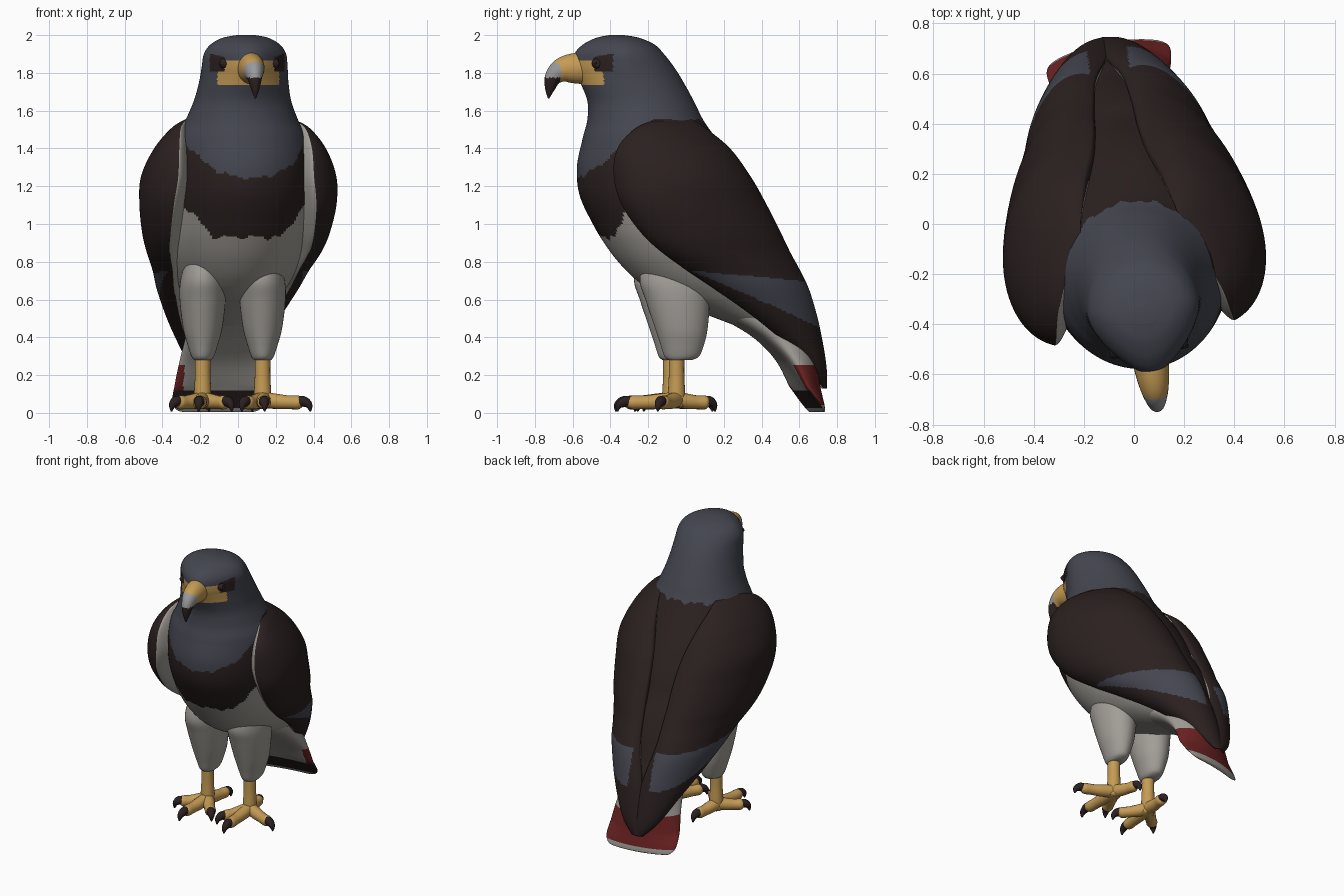
import bpy, bmesh, math
from mathutils import Vector, Matrix

if "Cube" in bpy.data.objects:
    bpy.data.objects.remove(bpy.data.objects["Cube"])

COLOURS = {
    "slate_plumage": (0.058, 0.061, 0.080), "dark_brown": (0.024, 0.0145, 0.0142),
    "pale_grey": (0.36, 0.34, 0.31), "gold_skin": (0.56, 0.33, 0.09),
    "tail_red": (0.15, 0.016, 0.016), "beak_grey": (0.32, 0.32, 0.33)}
SLATE, BROWN, PALE, GOLD, RED, HORN = range(6)
MATS = []
for mat_name, rgb in COLOURS.items():
    m = bpy.data.materials.new(mat_name)
    m.diffuse_color = (*rgb, 1)
    m.use_nodes = True
    m.node_tree.nodes["Principled BSDF"].inputs["Base Color"].default_value = m.diffuse_color
    MATS.append(m)

# the bird stands slightly turned
YAW = Matrix.Translation((-.01, 0, 0)) @ Matrix.Rotation(math.radians(8), 4, 'Z')
TAU = 2 * math.pi


def smooth(rows, steps):
    """Catmull-Rom interpolation of parameter rows."""
    out = []
    for i in range(len(rows) - 1):
        a, b, c, d = (rows[max(0, min(len(rows) - 1, i + k))] for k in (-1, 0, 1, 2))
        for s in range(steps):
            t = s / steps
            out.append([q + 0.5 * t * (r - p + t * (2*p - 5*q + 4*r - w + t * (3*(q - r) + w - p)))
                        for p, q, r, w in zip(a, b, c, d)])
    return out + [list(rows[-1])]


def skin(name, rings, colour, matrix=Matrix()):
    """Closed skin over a list of rings, coloured face by face with a rule."""
    bm = bmesh.new()
    loops = [[bm.verts.new(p) for p in ring] for ring in rings]
    n = len(loops[0])
    for a, b in zip(loops, loops[1:]):
        for j in range(n):
            bm.faces.new((a[j], a[(j + 1) % n], b[(j + 1) % n], b[j]))
    bm.faces.new(loops[0])
    bm.faces.new(loops[-1])
    bmesh.ops.recalc_face_normals(bm, faces=bm.faces[:])
    bm.normal_update()
    for f in bm.faces:
        f.smooth = True
        f.material_index = colour(f.calc_center_median(), f.normal)
    bm.transform(matrix)
    me = bpy.data.meshes.new(name)
    bm.to_mesh(me)
    bm.free()
    for m in MATS:
        me.materials.append(m)
    ob = bpy.data.objects.new(name, me)
    bpy.context.collection.objects.link(ob)
    return ob


def ovals(rows, n, steps, cx=0.0, cy=0.0, shear=0.0, curl=0.0):
    """Level oval rings from rows of (height, front y, back y, half width)."""
    rings = []
    for z, f, b, w in smooth(rows, steps):
        ring = []
        for j in range(n):
            co, si = math.cos(TAU * j / n), math.sin(TAU * j / n)
            ring.append(Vector((cx + w * co, cy + (f + b) / 2 + (b - f) / 2 * si + shear * w * co
                                - curl * min(1, .3 + z / .2) * co * co, z)))
        rings.append(ring)
    return rings


def tube(pts, n=16, steps=5, squash=1.0):
    """Round rings along a path of (x, y, z, radius)."""
    rows = smooth(pts, steps)
    rings = []
    for i, (x, y, z, r) in enumerate(rows):
        d = Vector(rows[min(i + 1, len(rows) - 1)][:3]) - Vector(rows[max(i - 1, 0)][:3])
        d.normalize()
        side = d.cross((0, 0, 1) if abs(d.z) < 0.9999 else (0, 1, 0)).normalized()
        up = side.cross(d)
        rings.append([Vector((x, y, z)) + r * (squash * side * math.cos(TAU * j / n)
                      + up * math.sin(TAU * j / n)) for j in range(n)])
    return rings


# head, neck and torso
def body_colour(c, n):
    ax = abs(c.x)
    if c.y < -0.4 and 1.81 < c.z < 1.90 - 0.3 * max(0, .19 - ax) and 0.135 < ax < 0.20:
        return BROWN
    if c.y < -0.45 and 1.735 < c.z < 1.865 and ax < 0.165:
        return GOLD
    jag = 0.008 * math.sin(45 * c.x) + 0.006 * math.sin(90 * c.x + 1)
    if c.z > min(1.55, 1.25 + (c.y + 0.57) * 0.85) + jag:
        return SLATE
    if c.y > 0.1 and n.z > -0.15 and (c.z > 0.7 or n.y > 0.3):
        return BROWN
    return BROWN if c.z > 0.93 + max(0, ax - 0.18) * 1.2 + jag else PALE


BODY = [(2.0, -.41, -.33, .05), (1.985, -.48, -.25, .125), (1.95, -.55, -.17, .186),
        (1.90, -.595, -.12, .22), (1.83, -.60, -.065, .228), (1.75, -.565, -.015, .236),
        (1.65, -.525, .04, .258), (1.55, -.525, .09, .298), (1.45, -.55, .16, .345),
        (1.3, -.58, .27, .37), (1.15, -.565, .36, .378), (1.0, -.495, .43, .378),
        (.9, -.435, .49, .372), (.8, -.36, .54, .35), (.7, -.26, .58, .31),
        (.62, -.14, .61, .265), (.54, .06, .645, .22), (.46, .27, .67, .18)]
body_rings = ovals(BODY, 160, 14)
for ring in body_rings:                    # face narrows towards the beak
    z = ring[0].z
    narrow = 0.4 * max(0, min(1, (z - 1.6) / 0.2))
    for p in ring:
        p.x *= 1 - narrow * max(0, min(1, (-.33 - p.y) / .27)) ** 1.5
skin("body", body_rings, body_colour, YAW)


# fanned tail
def tail_colour(c, n):
    if n.y > 0 or c.z > 0.115 and abs(c.x) > 0.2:
        if c.z > 0.26:
            return PALE if abs(c.x) > 0.14 else BROWN
        return PALE if c.z < 0.04 else RED
    return BROWN if 0.025 < c.z < 0.115 else PALE


TAIL = [(.6, .05, .60, .19), (.5, .20, .65, .195), (.4, .37, .68, .205), (.28, .51, .695, .225),
        (.15, .605, .71, .245), (.06, .665, .725, .25), (.015, .695, .73, .22), (.004, .705, .725, .18)]
skin("tail", ovals(TAIL, 96, 10, shear=0.05, curl=0.055), tail_colour, YAW)

# folded wings: height, front edge xy, back edge xy, outward bulge xy
WING = [(1.56, .27, -.17, .19, .0, .01, .01), (1.51, .325, -.31, .18, .07, .075, .04),
        (1.40, .35, -.415, .15, .20, .17, .07), (1.25, .36, -.435, .11, .31, .245, .09),
        (1.1, .378, -.395, .09, .40, .24, .09), (.95, .38, -.29, .08, .475, .21, .10),
        (.85, .37, -.18, .07, .525, .18, .10), (.75, .335, -.035, .06, .575, .155, .11),
        (.65, .305, .12, .04, .62, .14, .11), (.5, .245, .34, .0, .67, .115, .09),
        (.35, .17, .53, -.02, .71, .085, .06), (.22, .10, .65, -.02, .74, .055, .03),
        (.13, .03, .73, -.01, .755, .015, 0)]


def wing(name, s):
    out = 0.015 if s < 0 else 0.0

    def colour(c, n):
        if n.y < 0 and n.x * s * 0.9 + n.y * 0.4 < -0.34:
            return PALE
        top, low = 0.75 - 0.09 * c.y, 0.70 - 0.42 * (c.y - 0.1)
        return SLATE if low < c.z < top and c.x * s > 0.08 else BROWN

    rings = []
    for z, fx, fy, bx, by, gx, gy in smooth(WING, 12):
        ring = []
        for j in range(96):
            co, si = math.cos(TAU * j / 96), math.sin(TAU * j / 96)
            k = si if si > 0 else 0.25 * si
            ring.append(Vector((s * (out + (fx + bx) / 2 + (fx - bx) / 2 * co + gx * k),
                                (fy + by) / 2 + (fy - by) / 2 * co + gy * k, z)))
        rings.append(ring)
    skin(name, rings, colour, YAW)


wing("right_wing", 1)
wing("left_wing", -1)

# hooked beak
BEAK = [(0, -.48, 1.82, .085), (0, -.58, 1.825, .082), (0, -.66, 1.815, .067),
        (0, -.71, 1.775, .046), (0, -.728, 1.715, .026), (0, -.735, 1.665, .004)]
skin("beak", tube(BEAK, 32, 8, 0.85),
     lambda c, n: GOLD if c.y > -.675 - max(0, c.z - 1.83) else HORN if c.z > 1.775 else BROWN, YAW)

# eyes
for label, s in (("right_eye", 1), ("left_eye", -1)):
    skin(label, tube([(s * .10, -.48, 1.85, .01), (s * .135, -.495, 1.85, .028),
                      (s * .152, -.505, 1.85, .018), (s * .156, -.505, 1.85, .004)]),
         lambda c, n: BROWN, YAW)

# legs and feet
THIGH = [(.88, -.10, .06, .05), (.8, -.17, .12, .09), (.7, -.195, .165, .118),
         (.6, -.165, .175, .122), (.45, -.115, .165, .104), (.36, -.085, .145, .08),
         (.3, -.065, .12, .06), (.28, -.045, .08, .045)]
TOES = {"right": ((.01, -.285), (.23, -.09), (-.10, -.20), (-.05, .185)),
        "left": ((-.02, -.265), (-.15, -.13), (.14, -.16), (.03, .20))}
for label, x, y in (("right", .13, -.05), ("left", -.187, -.08)):
    skin(label + "_thigh", ovals(THIGH, 40, 6, x, y), lambda c, n: PALE)
    skin(label + "_shank", tube([(x, y, .33, .042), (x, y, .2, .041), (x, y, .09, .046),
                                 (x, y, .03, .04)], 20), lambda c, n: GOLD)
    for i, (dx, dy) in enumerate(TOES[label]):
        def at(t, z, r):
            return (x + dx * t, y + dy * t, z, r)
        skin(f"{label}_toe_{i + 1}", tube([at(0, .07, .043), at(.35, .06, .04), at(.6, .056, .036),
                                           at(.83, .055, .036), at(.93, .053, .02)]),
             lambda c, n: GOLD)
        skin(f"{label}_claw_{i + 1}", tube([at(.8, .06, .028), at(.95, .06, .028),
                                            at(1.07, .04, .019), at(1.1, .008, .004)]),
             lambda c, n: BROWN)
